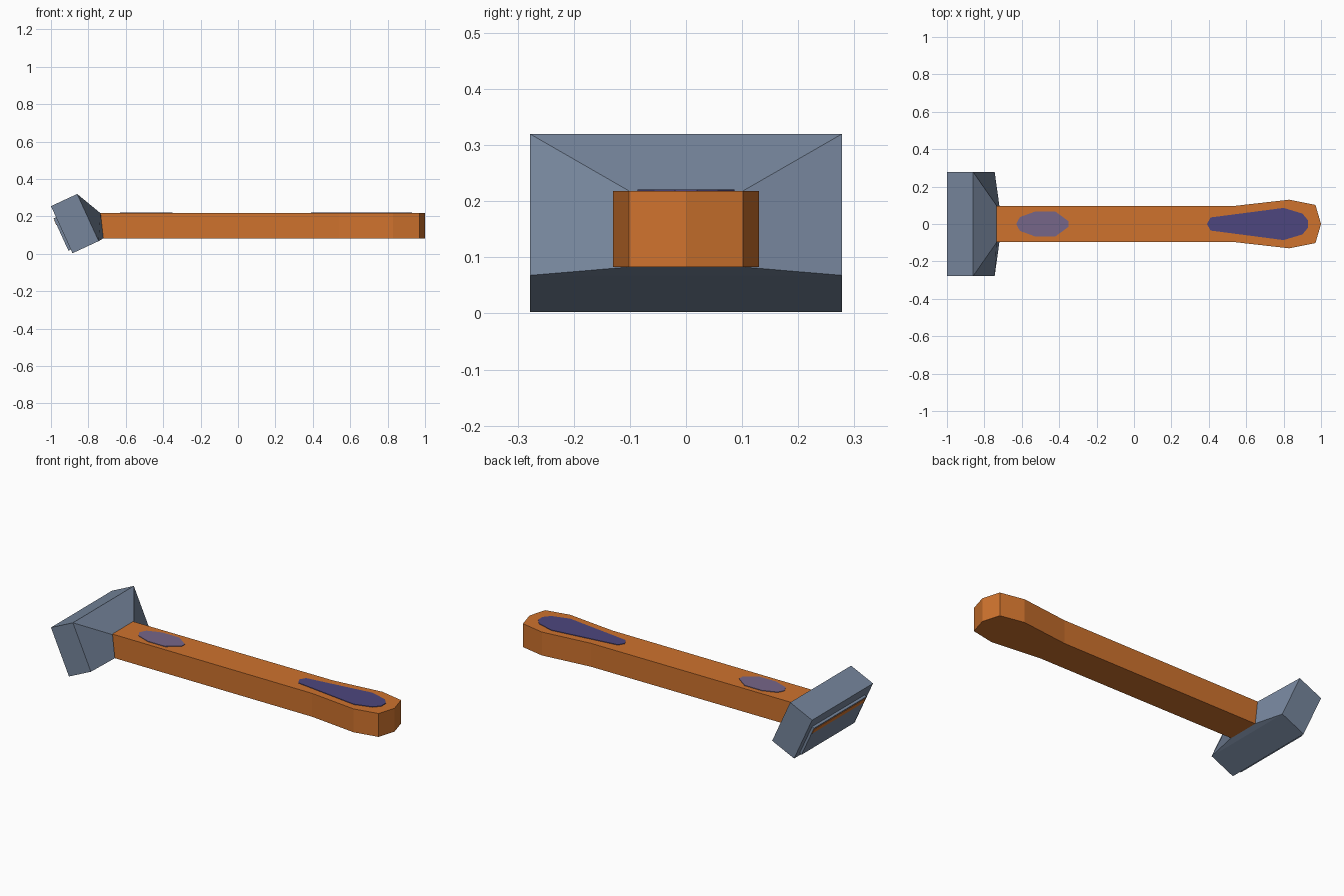
import bpy
from mathutils import Vector

if "Cube" in bpy.data.objects:
    bpy.data.objects.remove(bpy.data.objects["Cube"])


def material(name, rgb):
    m = bpy.data.materials.new(name)
    m.diffuse_color = (*rgb, 1)
    m.use_nodes = True
    m.node_tree.nodes["Principled BSDF"].inputs["Base Color"].default_value = m.diffuse_color
    return m


ORANGE = material("orange plastic", (0.62, 0.17, 0.027))
STEEL = material("blue grey", (0.18, 0.235, 0.33))
VIOLET = material("deep violet grip", (0.075, 0.062, 0.21))
MAUVE = material("pale mauve pad", (0.18, 0.133, 0.25))


def mesh(name, verts, faces, mat):
    me = bpy.data.meshes.new(name)
    me.from_pydata(verts, [], faces)
    me.materials.append(mat)
    ob = bpy.data.objects.new(name, me)
    bpy.context.collection.objects.link(ob)
    return ob


def loft(name, rings, mat):
    """Skin a list of equal-sized closed rings and cap both ends."""
    n = len(rings[0])
    faces = [tuple(reversed(range(n))),
             tuple(range((len(rings) - 1) * n, len(rings) * n))]
    for r in range(len(rings) - 1):
        for i in range(n):
            j = (i + 1) % n
            faces.append((r * n + i, r * n + j, r * n + n + j, r * n + n + i))
    return mesh(name, [p for ring in rings for p in ring], faces, mat)


def prism(name, half, z0, z1, mat, slant=0):
    """Extrude a half outline (+y side, left to right) mirrored across y = 0."""
    outline = [(x, -y) for x, y in half]
    outline += [(x, y) for x, y in reversed(half) if y > 0]
    left = min(x for x, _ in outline)
    low = [(x + (slant if x == left else 0), y, z0) for x, y in outline]
    return loft(name, [low, [(x, y, z1) for x, y in outline]], mat)


# Handle with flared end, cut at a slant where it meets the head
prism("handle", [(-0.74, 0.095), (0.54, 0.097), (0.83, 0.13), (0.97, 0.102), (1.0, 0)],
      0.083, 0.218, ORANGE, slant=0.02)

# Inlaid pads on the top of the handle
prism("grip_pad", [(0.39, 0), (0.41, 0.035), (0.80, 0.086), (0.90, 0.056), (0.93, 0.02)],
      0.215, 0.221, VIOLET)
prism("thumb_pad", [(-0.63, 0), (-0.61, 0.037), (-0.53, 0.066), (-0.42, 0.066), (-0.35, 0.015)],
      0.215, 0.221, MAUVE)


# Tilted head: box with a tapered neck towards the handle
def ring(top, bottom, w):
    return [(top[0], -w, top[1]), (top[0], w, top[1]),
            (bottom[0], w, bottom[1]), (bottom[0], -w, bottom[1])]


loft("head", [ring((-1.0, 0.255), (-0.885, 0.003), 0.278),
              ring((-0.86, 0.32), (-0.745, 0.068), 0.278),
              ring((-0.735, 0.217), (-0.72, 0.083), 0.099)], STEEL)

# Blade plate and strip lie on the tilted front face of the head
corner = Vector((-1.0, 0.255))
along = (Vector((-0.885, 0.003)) - corner).normalized()
out = Vector((along.y, -along.x))


def face_plate(name, t0, t1, d0, d1, w, mat):
    rings = [ring(corner + along * t0 + out * d, corner + along * t1 + out * d, w)
             for d in (d1, d0)]
    return loft(name, rings, mat)


face_plate("blade_plate", 0.065, 0.256, -0.005, 0.014, 0.24, STEEL)
face_plate("soothing_strip", 0.074, 0.104, 0.010, 0.016, 0.236, ORANGE)
